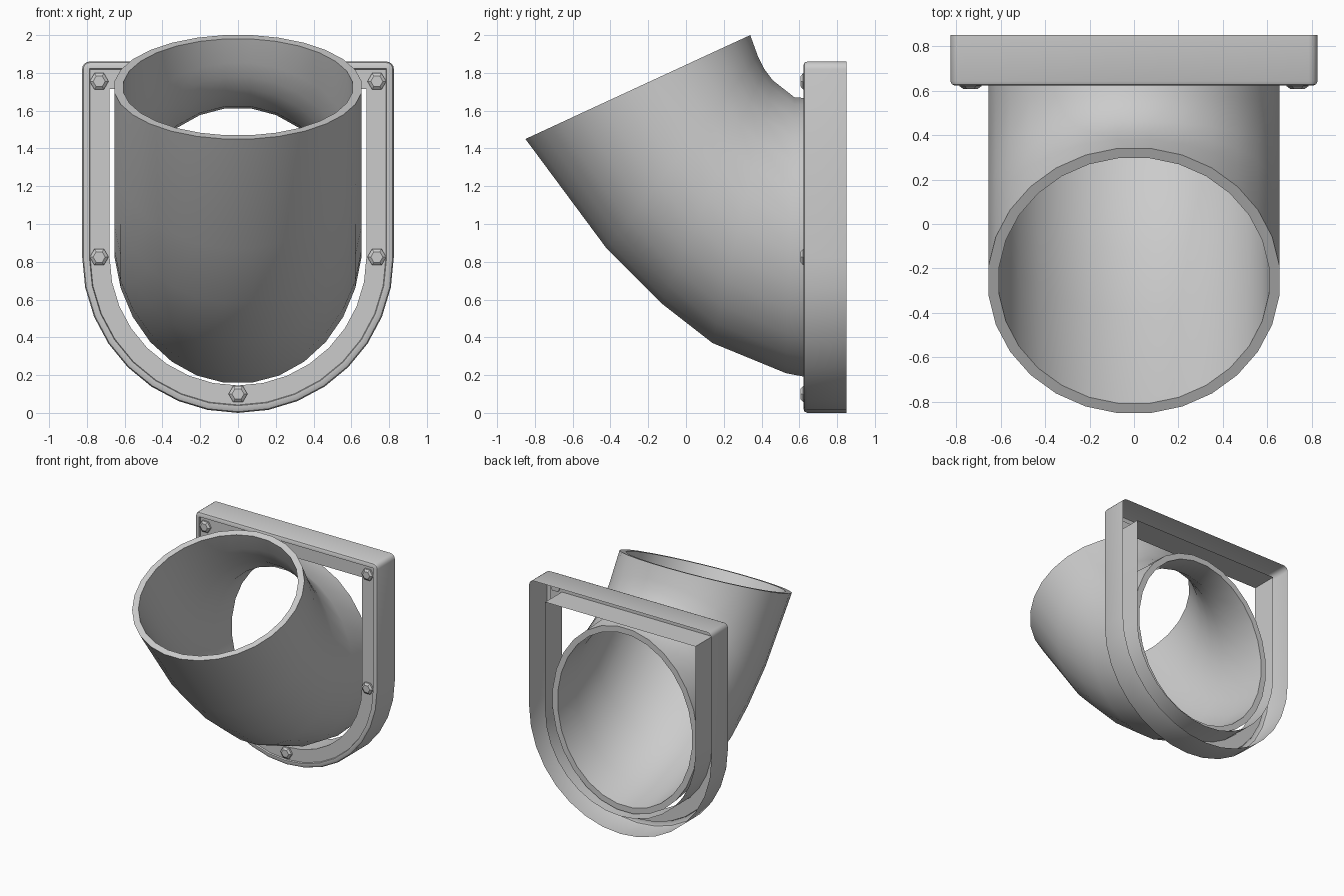
import bpy, bmesh
from math import sin, cos, pi, radians

if "Cube" in bpy.data.objects:
    bpy.data.objects.remove(bpy.data.objects["Cube"])


def finish(name, bm, angle=35):
    bmesh.ops.remove_doubles(bm, verts=bm.verts, dist=0.0005)
    bmesh.ops.recalc_face_normals(bm, faces=bm.faces)
    me = bpy.data.meshes.new(name)
    bm.to_mesh(me)
    bm.free()
    ob = bpy.data.objects.new(name, me)
    bpy.context.collection.objects.link(ob)
    bpy.ops.object.select_all(action='DESELECT')
    ob.select_set(True)
    bpy.context.view_layer.objects.active = ob
    bpy.ops.object.shade_smooth_by_angle(angle=radians(angle))
    return ob


def bridge(bm, loops, closed=False):
    """Skin a list of equally long closed vertex loops."""
    rings = [[bm.verts.new(p) for p in loop] for loop in loops]
    pairs = list(zip(rings, rings[1:]))
    if closed:
        pairs.append((rings[-1], rings[0]))
    for a, b in pairs:
        n = len(a)
        for i in range(n):
            bm.faces.new((a[i], a[(i + 1) % n], b[(i + 1) % n], b[i]))


# Pipe elbow: elliptical rings given by their lower and upper (y, z) points
SECTIONS = [
    ((-0.85, 1.45), (0.34, 2.00)),
    ((-0.42, 0.87), (0.38, 1.89)),
    ((-0.13, 0.58), (0.415, 1.82)),
    ((0.14, 0.37), (0.46, 1.76)),
    ((0.53, 0.21), (0.575, 1.67)),
    ((0.79, 0.16), (0.79, 1.66)),
]
WALL, SIDES = 0.048, 28


def pipe_ring(low, high, inset):
    cy, cz = (low[0] + high[0]) / 2, (low[1] + high[1]) / 2
    hy, hz = (high[0] - low[0]) / 2, (high[1] - low[1]) / 2
    k = 1 - inset / (hy * hy + hz * hz) ** 0.5
    pts = []
    for i in range(SIDES):
        a = 2 * pi * (i + 0.5) / SIDES
        c = cos(a) / cos(pi / SIDES) * k
        pts.append(((0.658 - inset) * sin(a), cy + hy * c, cz + hz * c))
    return pts


bm = bmesh.new()
outer = [pipe_ring(l, h, 0) for l, h in SECTIONS]
inner = [pipe_ring(l, h, WALL) for l, h in reversed(SECTIONS)]
bridge(bm, outer + inner, closed=True)
finish("pipe_elbow", bm)

# Mounting frame: open-backed channel swept around a U outline
HALF, TOP, CORNER, ARC = 0.825, 1.86, 0.04, 16


def frame_loop(d, y):
    r = max(CORNER - d, 0)
    w, t = HALF - d, TOP - d
    pts = []
    for sx in (1, -1):
        steps = range(5) if sx == 1 else reversed(range(5))
        for i in steps:
            a = pi / 2 * i / 4
            pts.append((sx * (w - r + r * cos(a)), y, t - r + r * sin(a)))
    for i in range(ARC + 1):
        a = pi + pi * i / ARC
        pts.append((w * cos(a), y, HALF + w * sin(a)))
    return pts


CHANNEL = [(0, 0.85), (0, 0.642), (0.006, 0.628), (0.02, 0.622),
           (0.038, 0.622), (0.042, 0.634), (0.145, 0.634), (0.145, 0.85)]
bm = bmesh.new()
bridge(bm, [frame_loop(d, y) for d, y in CHANNEL])
finish("mounting_frame", bm)


# Hex bolts with chamfered heads
def bolt(name, x, z):
    bm = bmesh.new()
    loops = [[(x + r * cos(i * pi / 3), y, z + r * sin(i * pi / 3)) for i in range(6)]
             for r, y in ((0.05, 0.645), (0.05, 0.62), (0.032, 0.607))]
    bridge(bm, loops)
    bmesh.ops.holes_fill(bm, edges=[e for e in bm.edges if e.is_boundary], sides=6)
    finish(name, bm, 20)


for side, x in (("left", -0.735), ("right", 0.735)):
    bolt("upper_bolt_" + side, x, 1.755)
    bolt("lower_bolt_" + side, x, 0.825)
bolt("bottom_bolt", 0, 0.1)

# The single-skin channel must face outward on its front side
me = bpy.data.objects["mounting_frame"].data
front = max(me.polygons, key=lambda p: abs(p.normal.y))
if front.normal.y > 0:
    me.flip_normals()
